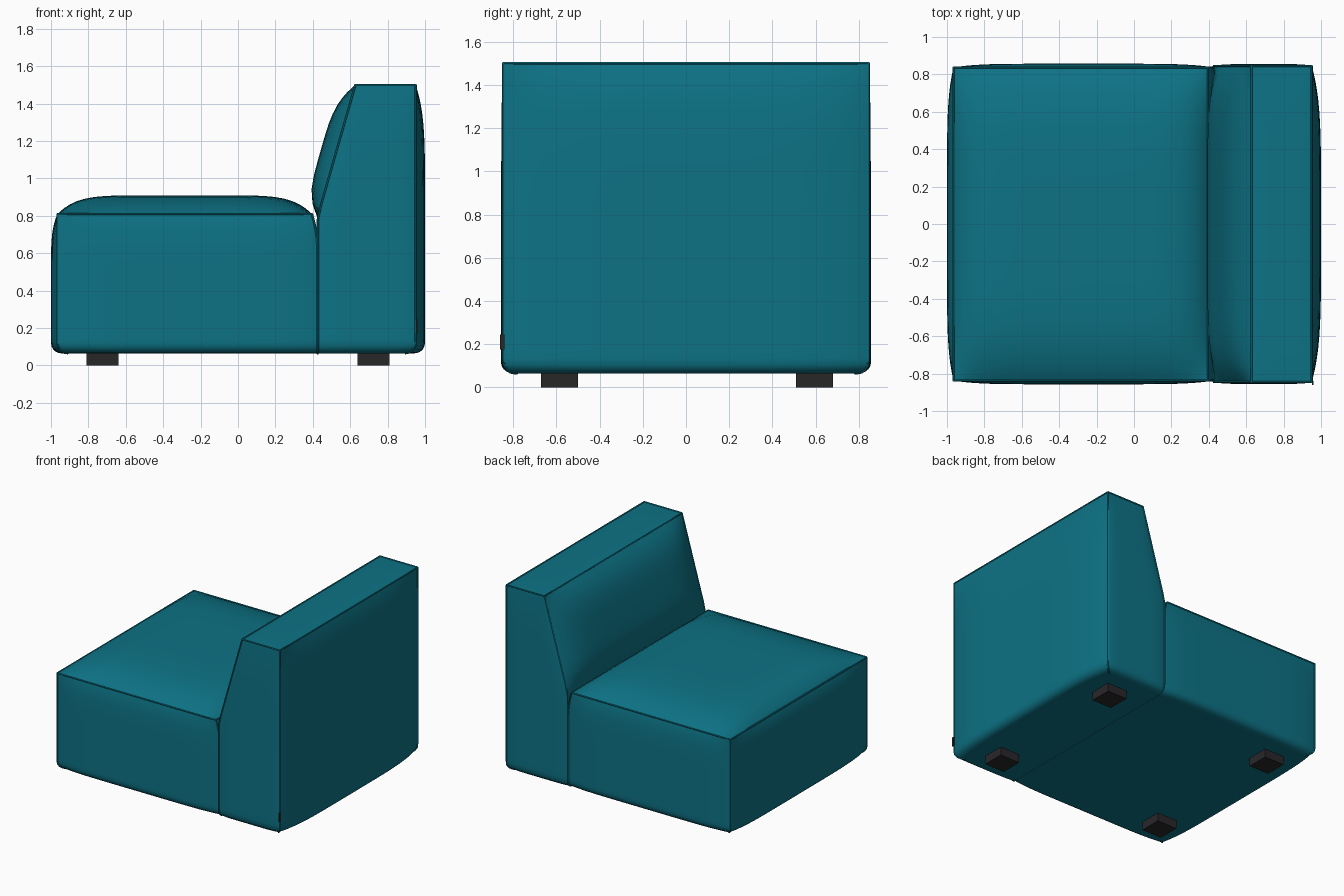
import bpy
import bmesh
import math

if "Cube" in bpy.data.objects:
    bpy.data.objects.remove(bpy.data.objects["Cube"], do_unlink=True)

STEPS = 28
FLOOR = 0.065       # underside of the upholstery
ROUND = 0.055       # radius of the lower edges


def material(name, color):
    mat = bpy.data.materials.new(name)
    mat.use_nodes = True
    mat.diffuse_color = color
    bsdf = mat.node_tree.nodes["Principled BSDF"]
    bsdf.inputs["Base Color"].default_value = color
    bsdf.inputs["Roughness"].default_value = 0.8
    return mat


teal = material("teal fabric", (0.004, 0.17, 0.235, 1))
black = material("black plastic", (0.022, 0.02, 0.022, 1))

# Parameter steps from -1 to 1, closer together near the edges
PARAMS = [math.sin(math.pi * (i / STEPS - 0.5)) for i in range(STEPS + 1)]


def fade(t, power):
    return 1 - abs(t) ** power


def lower_inset(z):
    h = min(z - FLOOR, ROUND)
    return ROUND - math.sqrt(max(0, ROUND ** 2 - (ROUND - h) ** 2))


def upper(t, power):
    return fade(max(t, 0), power)


def seat_point(u, v, w):
    z = FLOOR + (0.81 - FLOOR) * (w + 1) / 2
    inset = lower_inset(z)
    back = 0.425 - 0.03 * max(0, (z - 0.62) / 0.19) ** 2
    front = -0.965 + inset
    x = front + (back - front) * (u + 1) / 2
    y = v * (0.837 - inset)
    if u == -1:
        x -= 0.035 * fade(v, 6) * upper(w, 5)
    if abs(v) == 1:
        y += v * 0.02 * fade(u, 6) * upper(w, 5)
    if w == 1:
        z += 0.1 * fade(u, 7) * fade(v, 5)
    return x, y, z


def backrest_point(u, v, w):
    z = FLOOR + (1.5 - FLOOR) * (w + 1) / 2
    inset = lower_inset(z)
    slope = max(0, (z - 0.8) / 0.7)
    front = 0.427 + 0.2 * slope
    rear = 0.95 - inset
    x = front + (rear - front) * (u + 1) / 2
    y = v * (0.845 - inset)
    if u == 1:
        x += 0.05 * fade(v, 5) * upper(w, 5)
    if u == -1 and slope > 0:
        x -= 0.085 * fade(2 * slope - 1, 4) * fade(v, 7)
    if abs(v) == 1:
        y += v * 0.01 * fade(u, 6) * upper(w, 5)
    if w == 1:
        z += 0.006 * fade(u, 4) * fade(v, 6)
    return x, y, z


def cushion(name, shape):
    """Six bulging panels joined into one closed block."""
    bm = bmesh.new()
    for axis in range(3):
        for side in (-1, 1):
            rows = []
            for a in PARAMS:
                row = []
                for b in PARAMS:
                    p = [a, b]
                    p.insert(axis, side)
                    row.append(bm.verts.new(shape(*p)))
                rows.append(row)
            for r, s in zip(rows, rows[1:]):
                for i in range(STEPS):
                    bm.faces.new((r[i], r[i + 1], s[i + 1], s[i]))
    bmesh.ops.remove_doubles(bm, verts=bm.verts[:], dist=0.00005)
    bmesh.ops.recalc_face_normals(bm, faces=bm.faces[:])
    mesh = bpy.data.meshes.new(name)
    bm.to_mesh(mesh)
    bm.free()
    mesh.materials.append(teal)
    obj = bpy.data.objects.new(name, mesh)
    bpy.context.collection.objects.link(obj)
    select(obj)
    bpy.ops.object.shade_smooth_by_angle(angle=math.radians(35))


def select(obj):
    bpy.ops.object.select_all(action="DESELECT")
    obj.select_set(True)
    bpy.context.view_layer.objects.active = obj


def piping(name, shape):
    """Thin welt along the top outline and the four upright edges."""
    curve = bpy.data.curves.new(name, "CURVE")
    curve.dimensions = "3D"
    curve.bevel_depth = 0.006
    curve.bevel_resolution = 1
    curve.use_fill_caps = True
    paths = []
    for s in (-1, 1):
        paths.append([shape(t, s, 1) for t in PARAMS])
        paths.append([shape(s, t, 1) for t in PARAMS])
        for q in (-1, 1):
            paths.append([shape(s, q, t) for t in PARAMS])
    for path in paths:
        spline = curve.splines.new("POLY")
        spline.points.add(len(path) - 1)
        for point, co in zip(spline.points, path):
            point.co = (*co, 1)
    curve.materials.append(teal)
    obj = bpy.data.objects.new(name, curve)
    bpy.context.collection.objects.link(obj)
    select(obj)
    bpy.ops.object.convert(target="MESH")
    bpy.ops.object.shade_smooth_by_angle(angle=math.radians(50))


def box(name, center, size, mat):
    bpy.ops.mesh.primitive_cube_add(size=1, location=center)
    obj = bpy.context.object
    obj.name = name
    obj.scale = size
    bpy.ops.object.transform_apply(location=False, rotation=False, scale=True)
    obj.data.materials.append(mat)


# Upholstered blocks with their welts
for part, shape in (("seat", seat_point), ("backrest", backrest_point)):
    cushion(part, shape)
    piping(part + "_piping", shape)

# Block feet
for x, side in ((-0.725, "seat"), (0.725, "backrest")):
    for y, end in ((-0.585, "front"), (0.595, "rear")):
        box(f"{side}_{end}_foot", (x, y, 0.036), (0.17, 0.17, 0.072), black)

# Small fabric tag sewn into the rear corner seam
box("seam_tag", (0.955, -0.85, 0.21), (0.008, 0.02, 0.07), black)
